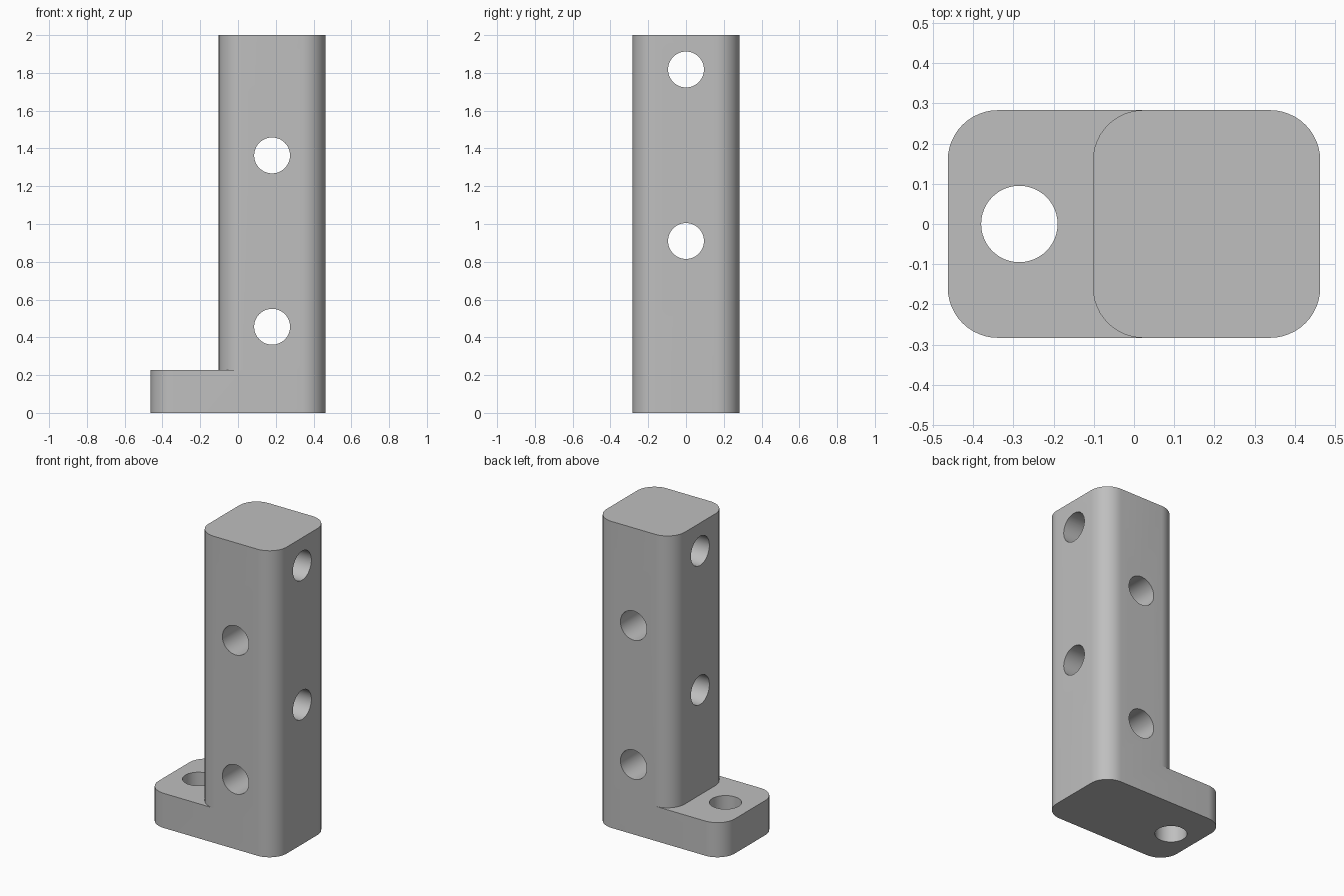
import bpy
import bmesh
import math

cube = bpy.data.objects.get("Cube")
if cube:
    bpy.data.objects.remove(cube, do_unlink=True)

X_END, HALF_Y, CORNER = 0.463, 0.283, 0.125
POST_LEFT, BASE_TOP, HEIGHT = -0.102, 0.226, 2.0
POST_X = (POST_LEFT + X_END) / 2
HOLE_R = 0.095

grey = bpy.data.materials.new("plain grey")
grey.use_nodes = True
colour = (0.52, 0.52, 0.52, 1)
grey.diffuse_color = colour
grey.node_tree.nodes["Principled BSDF"].inputs["Base Color"].default_value = colour


def rounded_block(name, x0, x1, z0, z1, steps=12):
    """Upright block with four rounded vertical corners."""
    bm = bmesh.new()
    outline = []
    for quarter, (sx, sy) in enumerate([(1, 1), (-1, 1), (-1, -1), (1, -1)]):
        cx = x1 - CORNER if sx > 0 else x0 + CORNER
        cy = sy * (HALF_Y - CORNER)
        for i in range(steps + 1):
            a = (quarter + i / steps) * math.pi / 2
            outline.append(bm.verts.new((cx + CORNER * math.cos(a),
                                         cy + CORNER * math.sin(a), z0)))
    face = bm.faces.new(outline)
    top = bmesh.ops.extrude_face_region(bm, geom=[face])["geom"]
    bmesh.ops.translate(bm, vec=(0, 0, z1 - z0),
                        verts=[v for v in top if isinstance(v, bmesh.types.BMVert)])
    bmesh.ops.recalc_face_normals(bm, faces=bm.faces)
    mesh = bpy.data.meshes.new(name)
    bm.to_mesh(mesh)
    bm.free()
    mesh.materials.append(grey)
    obj = bpy.data.objects.new(name, mesh)
    bpy.context.collection.objects.link(obj)
    return obj


def drill(name, location, rotation):
    bpy.ops.mesh.primitive_cylinder_add(vertices=48, radius=HOLE_R, depth=1.5,
                                        location=location, rotation=rotation)
    cutter = bpy.context.object
    cutter.name = name
    cutter.data.materials.append(grey)
    return cutter


def combine(target, other, operation):
    mod = target.modifiers.new(operation.lower(), "BOOLEAN")
    mod.operation, mod.solver, mod.object = operation, "EXACT", other
    bpy.ops.object.select_all(action="DESELECT")
    target.select_set(True)
    bpy.context.view_layer.objects.active = target
    bpy.ops.object.modifier_apply(modifier=mod.name)
    bpy.data.objects.remove(other, do_unlink=True)


# Foot plate and post fused into one bracket
bracket = rounded_block("bracket", -X_END, X_END, 0, BASE_TOP)
post = rounded_block("post", POST_LEFT, X_END, BASE_TOP, HEIGHT)
combine(bracket, post, "UNION")

# Cross holes, alternating between the two directions up the post
for i, z in enumerate((0.456, 0.91, 1.363, 1.818)):
    turn = (math.pi / 2, 0, 0) if i % 2 == 0 else (0, math.pi / 2, 0)
    combine(bracket, drill("cross_hole_cutter", (POST_X, 0, z), turn), "DIFFERENCE")

# Mounting hole through the foot
combine(bracket, drill("foot_hole_cutter", (-0.285, 0, 0), (0, 0, 0)), "DIFFERENCE")

bpy.ops.object.select_all(action="DESELECT")
bracket.select_set(True)
bpy.context.view_layer.objects.active = bracket
bpy.ops.object.shade_smooth_by_angle(angle=math.radians(30))
